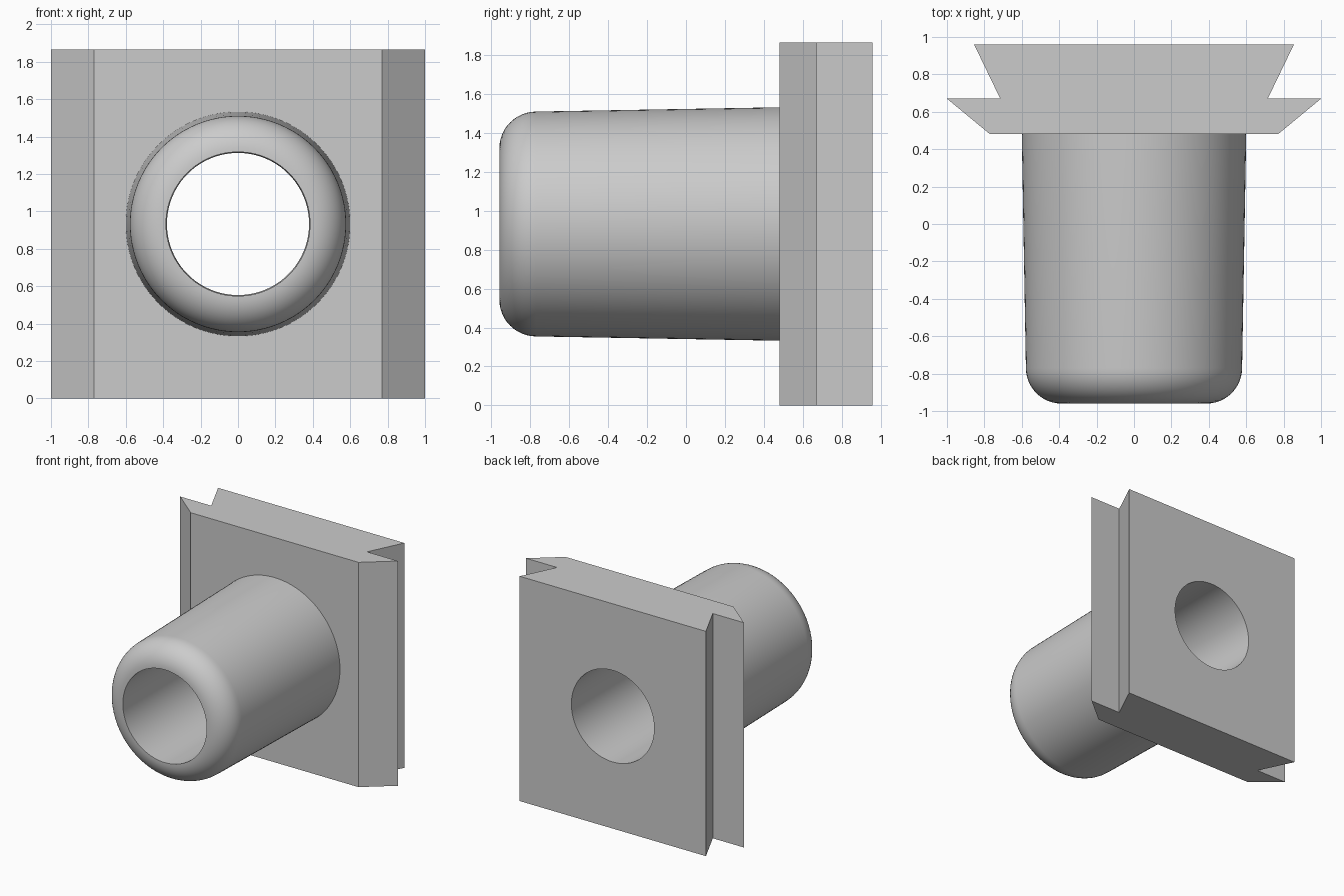
import bpy
import bmesh
from math import sin, cos, pi, radians
from mathutils import Matrix, Vector

default = bpy.data.objects.get("Cube")
if default:
    bpy.data.objects.remove(default, do_unlink=True)

HEIGHT = 1.865
AXIS_Z = HEIGHT / 2
PLATE_FRONT, PLATE_BACK = 0.48, 0.96
BORE = 0.38
SEGMENTS = 96

grey = bpy.data.materials.new("plain grey")
grey.use_nodes = True
colour = (0.6, 0.6, 0.6, 1)
grey.diffuse_color = colour
grey.node_tree.nodes["Principled BSDF"].inputs["Base Color"].default_value = colour


def make_object(name, bm):
    bmesh.ops.recalc_face_normals(bm, faces=bm.faces)
    mesh = bpy.data.meshes.new(name)
    bm.to_mesh(mesh)
    bm.free()
    mesh.materials.append(grey)
    obj = bpy.data.objects.new(name, mesh)
    bpy.context.collection.objects.link(obj)
    return obj


def activate(obj):
    bpy.ops.object.select_all(action="DESELECT")
    obj.select_set(True)
    bpy.context.view_layer.objects.active = obj


def smooth(obj):
    activate(obj)
    bpy.ops.object.shade_smooth_by_angle(angle=radians(30))


# Dovetail plate: mirrored half profile extruded upward
half = [(0.77, PLATE_FRONT), (1.0, 0.67), (0.715, 0.67), (0.855, PLATE_BACK)]
profile = half + [(-x, y) for x, y in reversed(half)]
bm = bmesh.new()
base = bm.faces.new([bm.verts.new((x, y, 0)) for x, y in profile])
top = bmesh.ops.extrude_face_region(bm, geom=[base])["geom"]
bmesh.ops.translate(bm, vec=(0, 0, HEIGHT),
                    verts=[v for v in top if isinstance(v, bmesh.types.BMVert)])
plate = make_object("dovetail_plate", bm)

# Round bore through the plate
bm = bmesh.new()
bmesh.ops.create_cone(bm, cap_ends=True, segments=SEGMENTS, radius1=BORE, radius2=BORE, depth=1,
                      matrix=Matrix.Translation((0, 0.72, AXIS_Z)) @ Matrix.Rotation(pi / 2, 4, "X"))
cutter = make_object("bore_cutter", bm)
cutter.hide_render = True
cut = plate.modifiers.new("bore", "BOOLEAN")
cut.operation = "DIFFERENCE"
cut.solver = "EXACT"
cut.object = cutter
activate(plate)
bpy.ops.object.modifier_apply(modifier=cut.name)
bpy.data.objects.remove(cutter, do_unlink=True)
smooth(plate)

# Tapered tube with a rounded front lip, spun about its axis
fillet = 0.19
points = [(0.6, PLATE_FRONT)]
for i in range(13):
    a = pi / 2 * i / 12
    points.append((0.388 + fillet * cos(a), -0.77 - fillet * sin(a)))
points += [(0.385, -0.96), (BORE, PLATE_FRONT)]
bm = bmesh.new()
verts = [bm.verts.new((r, y, AXIS_Z)) for r, y in points]
edges = [bm.edges.new(pair) for pair in zip(verts, verts[1:])]
bmesh.ops.spin(bm, geom=verts + edges, cent=Vector((0, 0, AXIS_Z)), axis=(0, 1, 0),
               angle=2 * pi, steps=SEGMENTS)
bmesh.ops.remove_doubles(bm, verts=bm.verts, dist=0.0005)
tube = make_object("tapered_tube", bm)
smooth(tube)
